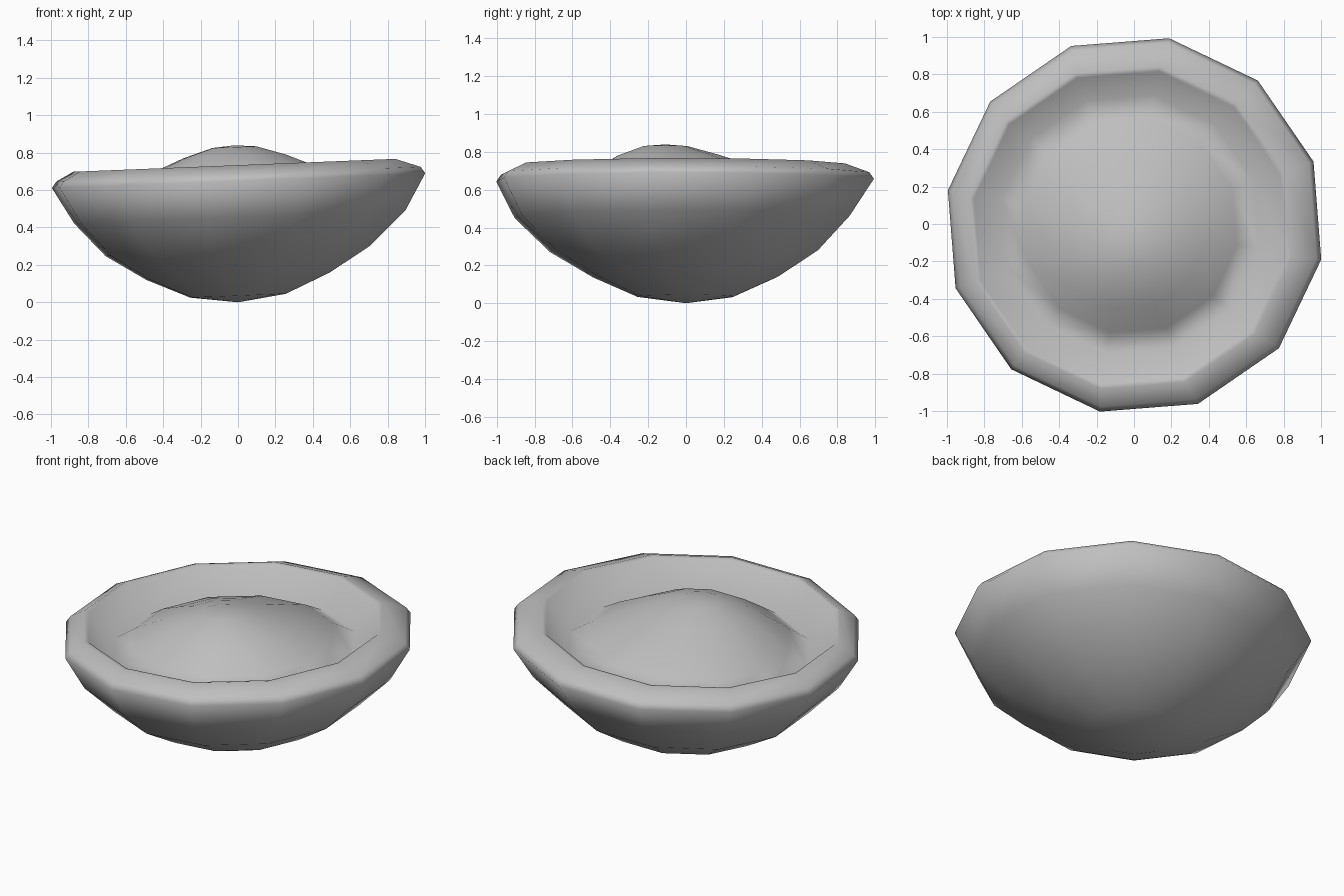
import bpy, bmesh, math

cube = bpy.data.objects.get("Cube")
if cube:
    bpy.data.objects.remove(cube, do_unlink=True)

SIDES = 12
PHASE = math.radians(19.5)
TILT = 0.04

clay = bpy.data.materials.new("plain_grey")
clay.use_nodes = True
clay.diffuse_color = (0.52, 0.52, 0.52, 1)
clay.node_tree.nodes["Principled BSDF"].inputs["Base Color"].default_value = (0.52, 0.52, 0.52, 1)


def lathe(name, profile):
    """Sweep (radius, height, centre x, centre y) rings; zero radius closes an end."""
    bm = bmesh.new()
    rings = []
    for r, z, cx, cy in profile:
        count = SIDES if r else 1
        ring = []
        for i in range(count):
            a = PHASE + math.tau * i / SIDES
            x, y = cx + r * math.cos(a), cy + r * math.sin(a)
            ring.append(bm.verts.new((x, y, z + TILT * x)))
        rings.append(ring)
    for low, high in zip(rings, rings[1:]):
        for i in range(SIDES):
            j = (i + 1) % SIDES
            corners = [low[i % len(low)], low[j % len(low)],
                       high[j % len(high)], high[i % len(high)]]
            bm.faces.new(list(dict.fromkeys(corners)))
    bmesh.ops.recalc_face_normals(bm, faces=bm.faces)
    mesh = bpy.data.meshes.new(name)
    bm.to_mesh(mesh)
    bm.free()
    mesh.materials.append(clay)
    mesh.shade_smooth()
    obj = bpy.data.objects.new(name, mesh)
    bpy.context.collection.objects.link(obj)
    return obj


# Rounded shell, bevelled rim, steep inner wall, then the broad mound of filling
lathe("filled_bowl", [
    (0, 0, 0, 0),
    (0.26, 0.035, 0, 0),
    (0.5, 0.14, 0, 0),
    (0.72, 0.275, 0, -0.01),
    (0.9, 0.455, 0.01, -0.02),
    (1.015, 0.65, 0.003, -0.005),
    (0.99, 0.685, 0.003, -0.005),
    (0.875, 0.733, -0.02, -0.02),
    (0.85, 0.728, -0.02, -0.02),
    (0.7, 0.57, -0.02, 0),
    (0.58, 0.645, -0.02, -0.01),
    (0.4, 0.73, -0.02, -0.06),
    (0.28, 0.78, -0.02, -0.09),
    (0.12, 0.83, -0.02, -0.11),
    (0, 0.84, -0.02, -0.11),
])
